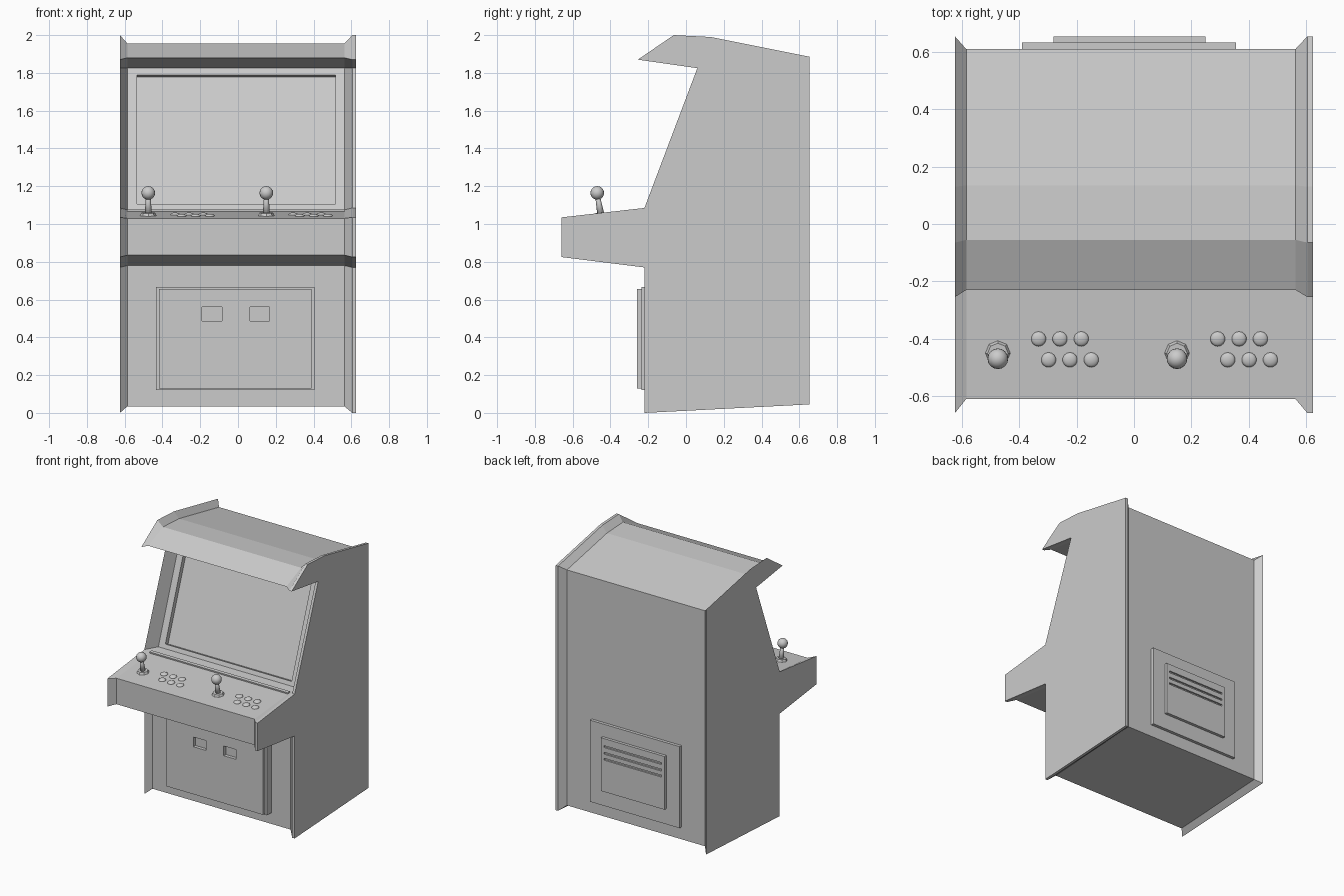
import bpy, bmesh, math
from mathutils import Matrix, Vector

if "Cube" in bpy.data.objects:
    bpy.data.objects.remove(bpy.data.objects["Cube"])


def finish(name, bm, smooth=False):
    bmesh.ops.recalc_face_normals(bm, faces=bm.faces)
    me = bpy.data.meshes.new(name)
    bm.to_mesh(me)
    bm.free()
    ob = bpy.data.objects.new(name, me)
    bpy.context.collection.objects.link(ob)
    if smooth:
        for p in me.polygons:
            p.use_smooth = True
    return ob


def loft(name, sections):
    """Skin (x, yz-profile) sections and cap both ends."""
    bm = bmesh.new()
    rings = [[bm.verts.new((x, y, z)) for y, z in prof] for x, prof in sections]
    n = len(rings[0])
    for a, b in zip(rings, rings[1:]):
        for i in range(n):
            j = (i + 1) % n
            bm.faces.new((a[i], a[j], b[j], b[i]))
    bm.faces.new(rings[0])
    bm.faces.new(rings[-1])
    return finish(name, bm)


def box(name, lo, hi):
    bm = bmesh.new()
    c = (Vector(lo) + Vector(hi)) / 2
    s = Vector(hi) - Vector(lo)
    bmesh.ops.create_cube(bm, size=1, matrix=Matrix.Translation(c) @ Matrix.Diagonal((*s, 1)))
    return finish(name, bm)


def tilted_box(name, center, size, angle):
    ob = box(name, [-s / 2 for s in size], [s / 2 for s in size])
    ob.data.transform(Matrix.Translation(center) @ Matrix.Rotation(angle, 4, 'X'))
    return ob


def cut(target, cutter):
    cutter.hide_render = True
    cutter.hide_viewport = True
    cutter.display_type = 'WIRE'
    m = target.modifiers.new("cut", 'BOOLEAN')
    m.operation = 'DIFFERENCE'
    m.solver = 'EXACT'
    m.object = cutter


def cone(name, base, r1, r2, h, sides, tilt, smooth=False):
    bm = bmesh.new()
    mat = Matrix.Translation(base) @ Matrix.Rotation(tilt, 4, 'X') @ Matrix.Translation((0, 0, h / 2))
    bmesh.ops.create_cone(bm, cap_ends=True, segments=sides, radius1=r1, radius2=r2, depth=h, matrix=mat)
    return finish(name, bm, smooth)


def ball(name, center, r, squash=1, tilt=0, u=16, v=10):
    bm = bmesh.new()
    mat = Matrix.Translation(center) @ Matrix.Rotation(tilt, 4, 'X') @ Matrix.Diagonal((1, 1, squash, 1))
    bmesh.ops.create_uvsphere(bm, u_segments=u, v_segments=v, radius=r, matrix=mat)
    return finish(name, bm, True)


# Cabinet: flared side panels lofted into an inset middle body
side = [(-.22, 0), (.655, .045), (.655, 1.885), (.13, 1.99), (-.065, 2.0), (-.255, 1.87),
        (.06, 1.825), (-.22, 1.085), (-.66, 1.035), (-.66, .825), (-.22, .77)]
inner = [(-.18, .035), (.61, .08), (.61, 1.85), (.135, 1.945), (-.055, 1.955), (-.23, 1.88),
         (.16, 1.825), (-.11, 1.075), (-.61, 1.03), (-.61, .835), (-.18, .78)]
cabinet = loft("cabinet", [(-.625, side), (-.585, inner), (.563, inner), (.605, side), (.625, side)])

# Screen recess
screen_tilt = -math.atan2(.27, .75)
cut(cabinet, tilted_box("screen_cutter", (-.01, .024, 1.4475), (1.05, .07, .728), screen_tilt))

# Trim strip behind the control panel
panel_tilt = math.atan2(.045, .5)
tilted_box("panel_trim", (-.012, -.2, 1.067), (1.15, .025, .02), panel_tilt)

# Coin door with two slots
box("coin_door_frame", (-.435, -.235, .12), (.405, -.17, .667))
door = box("coin_door", (-.418, -.26, .13), (.39, -.2, .655))
for i, x in enumerate((-.138, .115)):
    cut(door, box(f"coin_slot_cutter_{i}", (x - .052, -.3, .487), (x + .052, -.225, .56)))

# Rear service hatch with vent grooves
box("rear_hatch_frame", (-.39, .59, .172), (.355, .633, .785))
hatch = box("rear_hatch", (-.28, .6, .29), (.25, .655, .69))
for i, z in enumerate((.63, .58, .535)):
    cut(hatch, box(f"vent_cutter_{i}", (-.255, .643, z - .007), (.225, .7, z + .007)))


def panel_z(y):
    return 1.03 + (y + .61) * .09


# Two player stations: joystick and six buttons each
stick_tilt = math.radians(10)
for p, dx in enumerate((0, .625)):
    x, y = -.475 + dx, -.45
    z = panel_z(y)
    cone(f"stick_base_{p}", (x, y, z - .005), .046, .036, .02, 8, panel_tilt)
    cone(f"stick_shaft_{p}", (x, y, z), .019, .012, .115, 8, stick_tilt, True)
    ball(f"stick_ball_{p}", (x, y - .02, z + .12), .036)
    for row, (bx, by) in enumerate(((-.333, -.401), (-.298, -.474))):
        for k in range(3):
            ball(f"button_{p}_{row}_{k}", (bx + .0745 * k + dx, by, panel_z(by)), .026, .45, panel_tilt, 14, 8)
